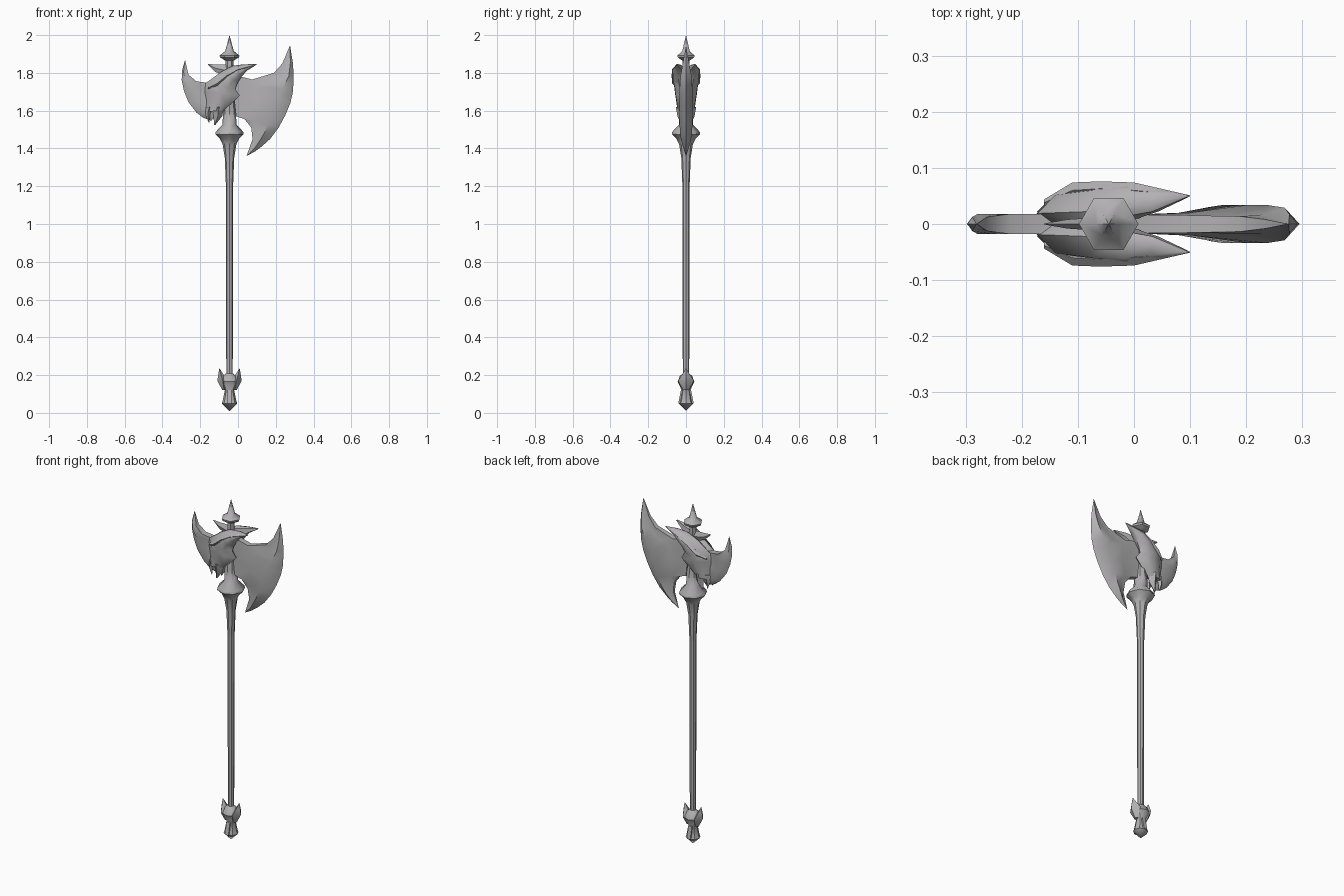
import bpy, bmesh, math

CX = -0.045  # shaft axis

cube = bpy.data.objects.get("Cube")
if cube:
    bpy.data.objects.remove(cube, do_unlink=True)

steel = bpy.data.materials.new("grey_steel")
steel.use_nodes = True
steel.diffuse_color = (0.45, 0.44, 0.45, 1)
steel.node_tree.nodes["Principled BSDF"].inputs["Base Color"].default_value = steel.diffuse_color


def loft(name, rings, angle=40):
    """Skin a list of equal-length closed rings and cap both ends."""
    bm = bmesh.new()
    loops = [[bm.verts.new(p) for p in ring] for ring in rings]
    count = len(rings[0])
    for a, b in zip(loops, loops[1:]):
        for i in range(count):
            j = (i + 1) % count
            bm.faces.new((a[i], a[j], b[j], b[i]))
    bm.faces.new(loops[0])
    bm.faces.new(loops[-1])
    bmesh.ops.remove_doubles(bm, verts=bm.verts, dist=0.0005)
    bmesh.ops.recalc_face_normals(bm, faces=bm.faces)
    mesh = bpy.data.meshes.new(name)
    bm.to_mesh(mesh)
    bm.free()
    mesh.materials.append(steel)
    obj = bpy.data.objects.new(name, mesh)
    bpy.context.collection.objects.link(obj)
    bpy.ops.object.select_all(action="DESELECT")
    obj.select_set(True)
    bpy.context.view_layer.objects.active = obj
    bpy.ops.object.shade_smooth_by_angle(angle=math.radians(angle))
    return obj


def turned(name, profile, sides, squash=1.0):
    """Faceted turned part on the shaft axis from (z, radius) pairs."""
    turns = [2 * math.pi * i / sides for i in range(sides)]
    loft(name, [[(CX + r * math.cos(a), r * squash * math.sin(a), z) for a in turns]
                for z, r in profile])


def spike(name, path, upright=False, flat=1.0):
    """Diamond section swept along (x, y, z, radius) points."""
    rings = []
    for x, y, z, r in path:
        corners = ((r, 0), (0, r * flat), (-r, 0), (0, -r * flat))
        if upright:
            rings.append([(x + u, y + v, z) for u, v in corners])
        else:
            rings.append([(x, y + v, z + u) for u, v in corners])
    loft(name, rings)


def blade(name, rows, columns):
    """Ribs (root x, root z, edge x, edge z, fullness) with (position, half thickness) columns."""
    rings = []
    for n, (rx, rz, ex, ez, full) in enumerate(rows):
        half = []
        for k, (t, thick) in enumerate(columns):
            fold = 0.65 if k == 1 and n % 2 else 1.0  # shallow folds in the web
            half.append((rx + (ex - rx) * t, thick * full * fold, rz + (ez - rz) * t))
        back = [(x, -y, z) for x, y, z in reversed(half[:-1])]
        rings.append(half + back)
    loft(name, rings)


# Shaft and collar
turned("shaft", [(0.18, 0.017), (1.2, 0.019)], 8)
turned("collar", [(1.2, 0.019), (1.35, 0.025), (1.42, 0.036), (1.45, 0.05),
                  (1.475, 0.075), (1.488, 0.073), (1.525, 0.037), (1.6, 0.034),
                  (1.68, 0.022)], 8)
turned("upper_rod", [(1.6, 0.022), (1.88, 0.02)], 6)
turned("top_spire", [(1.865, 0.022), (1.882, 0.05), (1.892, 0.053), (1.915, 0.023),
                     (2.0, 0.0)], 6)

# Pommel with ears and panels
turned("pommel", [(0.01, 0.0), (0.05, 0.041), (0.065, 0.036), (0.12, 0.025),
                  (0.165, 0.048), (0.195, 0.036), (0.21, 0.017)], 8, 0.92)
for side, label in ((1, "left"), (-1, "right")):
    spike(label + "_pommel_ear",
          [(CX + side * 0.028, 0, 0.12, 0.01), (CX + side * 0.036, 0, 0.17, 0.028),
           (CX + side * 0.045, 0, 0.2, 0.015), (CX + side * 0.053, 0, 0.235, 0.001)],
          upright=True, flat=1.5)
for side, label in ((-1, "front"), (1, "back")):
    loft(label + "_pommel_panel",
         [[(CX + u * 0.011, side * y, z) for u, y in ((-1, 0.01), (1, 0.01), (1, d), (-1, d))]
          for z, d in ((0.05, 0.041), (0.12, 0.027))])

# Large crescent blade on the left
blade("large_blade",
      [(0.275, 1.945, 0.276, 1.945, 0), (0.235, 1.85, 0.291, 1.85, 0.5),
       (0.19, 1.80, 0.295, 1.78, 0.85), (0.075, 1.765, 0.291, 1.70, 1),
       (-0.02, 1.79, 0.277, 1.64, 1), (-0.02, 1.66, 0.25, 1.575, 1),
       (-0.01, 1.57, 0.215, 1.51, 1), (0.035, 1.555, 0.17, 1.45, 0.9),
       (0.07, 1.51, 0.125, 1.41, 0.7), (0.077, 1.45, 0.09, 1.384, 0.4),
       (0.045, 1.36, 0.046, 1.36, 0)],
      [(0, 0.016), (0.4, 0.02), (0.75, 0.034), (1, 0)])

# Small crescent blade on the right
blade("small_blade",
      [(-0.28, 1.868, -0.281, 1.868, 0), (-0.262, 1.79, -0.297, 1.81, 0.7),
       (-0.22, 1.755, -0.298, 1.76, 1), (-0.14, 1.745, -0.286, 1.705, 1),
       (-0.1, 1.68, -0.262, 1.645, 1), (-0.1, 1.61, -0.22, 1.59, 1),
       (-0.12, 1.575, -0.185, 1.563, 0.8), (-0.14, 1.547, -0.141, 1.547, 0)],
      [(0, 0.018), (0.4, 0.018), (0.75, 0.018), (1, 0)])

# Fin behind the spire
spike("rear_fin", [(-0.16, 0, 1.845, 0.002), (-0.12, 0, 1.825, 0.02), (-0.05, 0, 1.81, 0.033)],
      flat=0.4)

# Beast heads, one on each face: rows of (left x, z, right x, z, inner depth, outer depth)
head_rows = [(0.093, 1.847, 0.098, 1.843, 0.048, 0.052),
             (0.03, 1.845, 0.045, 1.81, 0.022, 0.063),
             (-0.03, 1.838, 0.02, 1.78, 0.012, 0.072),
             (-0.09, 1.805, 0.0, 1.75, 0, 0.073),
             (-0.172, 1.745, -0.015, 1.715, 0, 0.063),
             (-0.175, 1.70, 0.01, 1.68, 0, 0.058),
             (-0.167, 1.64, -0.035, 1.635, 0, 0.05),
             (-0.17, 1.595, -0.075, 1.60, 0, 0.044)]
section = [(0, 0.3), (0.2, 0.82), (0.45, 1), (0.75, 0.95), (1, 0.5), (0.85, 0), (0.15, 0)]
for side, label in ((-1, "front"), (1, "back")):
    loft(label + "_beast_head",
         [[(lx + (rx - lx) * t, side * (near + (far - near) * k), lz + (rz - lz) * t)
           for t, k in section] for lx, lz, rx, rz, near, far in head_rows], 50)
    spike(label + "_brow",
          [(-0.16, side * 0.038, 1.72, 0.006), (-0.11, side * 0.06, 1.745, 0.014),
           (-0.06, side * 0.063, 1.785, 0.013), (0.0, side * 0.06, 1.818, 0.014),
           (0.1, side * 0.05, 1.844, 0.001)])
    spike(label + "_fang",
          [(-0.152, side * 0.022, 1.62, 0.018), (-0.16, side * 0.022, 1.58, 0.013),
           (-0.154, side * 0.022, 1.538, 0.002)], upright=True)
    spike(label + "_jaw",
          [(-0.105, side * 0.022, 1.62, 0.032), (-0.107, side * 0.022, 1.57, 0.023),
           (-0.123, side * 0.022, 1.525, 0.003)], upright=True)
